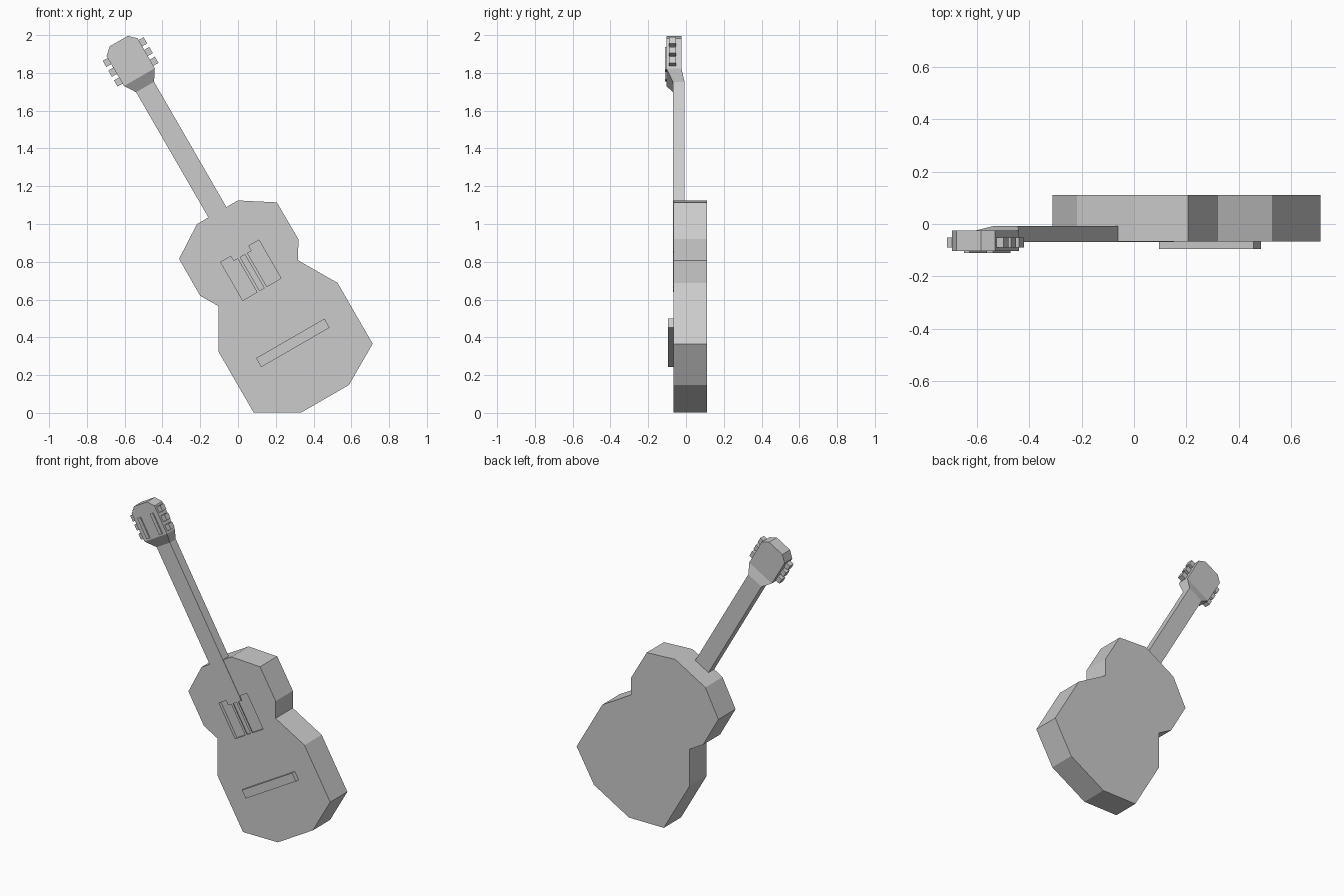
import bpy, bmesh, math
from mathutils import Matrix

cube = bpy.data.objects.get("Cube")
if cube:
    bpy.data.objects.remove(cube, do_unlink=True)

# One flat grey for the whole instrument
grey = bpy.data.materials.new("light_grey")
grey.use_nodes = True
grey.diffuse_color = (0.6, 0.6, 0.6, 1)
grey.node_tree.nodes["Principled BSDF"].inputs["Base Color"].default_value = (0.6, 0.6, 0.6, 1)

# Parts are built upright around their own centre line, then leaned over
LEAN = Matrix.Translation((0.378, 0, 0.2185)) @ Matrix.Rotation(math.radians(-30), 4, 'Y')


def finish(name, bm):
    bmesh.ops.recalc_face_normals(bm, faces=bm.faces)
    mesh = bpy.data.meshes.new(name)
    bm.to_mesh(mesh)
    bm.free()
    mesh.materials.append(grey)
    obj = bpy.data.objects.new(name, mesh)
    obj.matrix_world = LEAN
    bpy.context.collection.objects.link(obj)
    return obj


def slab(name, half_profile, front, back):
    """Mirror (half width, height) points into an outline and give it depth."""
    outline = half_profile + [(-w, h) for w, h in reversed(half_profile)]
    bm = bmesh.new()
    face = bm.faces.new([bm.verts.new((x, front, z)) for x, z in outline])
    moved = bmesh.ops.extrude_face_region(bm, geom=[face])["geom"]
    verts = [v for v in moved if isinstance(v, bmesh.types.BMVert)]
    bmesh.ops.translate(bm, verts=verts, vec=(0, back - front, 0))
    return finish(name, bm)


def box(name, x0, x1, front, back, z0, z1):
    bm = bmesh.new()
    bmesh.ops.create_cube(bm, size=1)
    for v in bm.verts:
        v.co = (x1 if v.co.x > 0 else x0, back if v.co.y > 0 else front, z1 if v.co.z > 0 else z0)
    return finish(name, bm)


FRONT = -0.0665
FRET = -0.069

# Body with a shallow square sound hole
body = slab("body", [(0.125, 0.974), (0.299, 0.862), (0.300, 0.637), (0.243, 0.540),
                     (0.364, 0.332), (0.364, -0.04), (0.146, -0.166)], FRONT, 0.111)
cutter = box("sound_hole_cutter", -0.117, 0.117, -0.2, FRONT + 0.02, 0.503, 0.737)
cutter.hide_render = True
cut = body.modifiers.new("sound_hole", 'BOOLEAN')
cut.operation = 'DIFFERENCE'
cut.solver = 'EXACT'
cut.object = cutter
bpy.context.view_layer.objects.active = body
bpy.ops.object.modifier_apply(modifier=cut.name)
bpy.data.objects.remove(cutter, do_unlink=True)

# Neck, with the fretboard running over the body to the sound hole
box("neck", -0.055, 0.055, FRONT, -0.008, 0.95, 1.74)
box("fretboard", -0.055, 0.055, FRET, FRONT + 0.004, 0.707, 1.74)
for side, label in ((1, "left"), (-1, "right")):
    x = side * 0.022
    box(label + "_strings", x - 0.008, x + 0.008, FRET, FRONT + 0.002, 0.503, 0.71)

# Bridge
box("bridge", -0.209, 0.209, -0.095, FRONT + 0.002, 0.148, 0.203)

# Flared joint between neck and headstock
joint = box("headstock_joint", -0.055, 0.055, FRET, -0.008, 1.74, 1.80)
for v in joint.data.vertices:
    if v.co.z > 1.77:
        v.co.x = math.copysign(0.094, v.co.x)
        v.co.y = -0.104 if v.co.y < -0.04 else -0.024

# Headstock with raised strips and tuning pegs on both sides
slab("headstock", [(0.055, 2.02), (0.095, 1.983), (0.094, 1.80)], -0.104, -0.024)
for side, label in ((1, "left"), (-1, "right")):
    x = side * 0.052
    box(label + "_headstock_strip", x - 0.012, x + 0.012, -0.111, -0.10, 1.81, 1.946)
    for i in range(3):
        z = 1.834 + i * 0.0595
        edges = sorted((side * 0.09, side * 0.125))
        box(f"{label}_tuning_peg_{i + 1}", *edges, -0.09, -0.052, z - 0.019, z + 0.019)
